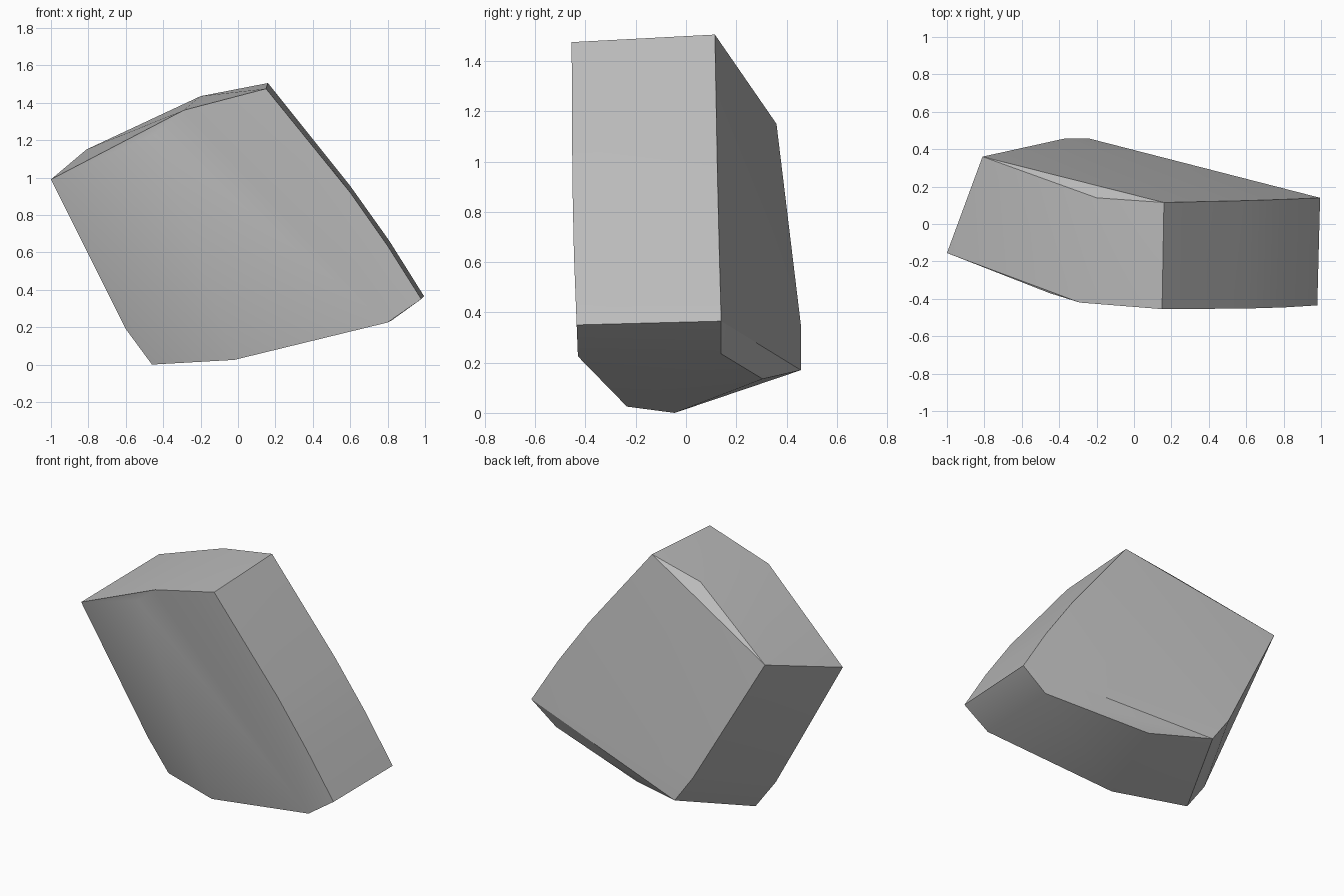
import bpy
import bmesh
import math

default_cube = bpy.data.objects.get("Cube")
if default_cube:
    bpy.data.objects.remove(default_cube, do_unlink=True)


def make_material(name, color):
    material = bpy.data.materials.new(name)
    material.use_nodes = True
    material.diffuse_color = color
    material.node_tree.nodes["Principled BSDF"].inputs["Base Color"].default_value = color
    return material


def hull_object(name, corner_groups, material):
    """Wrap a tight convex skin around all the corner points."""
    bm = bmesh.new()
    for group in corner_groups:
        for corner in group:
            bm.verts.new(corner)
    result = bmesh.ops.convex_hull(bm, input=bm.verts[:])
    spare = set(result["geom_interior"]) | set(result["geom_unused"])
    spare_verts = [item for item in spare if isinstance(item, bmesh.types.BMVert)]
    bmesh.ops.delete(bm, geom=spare_verts, context="VERTS")
    bmesh.ops.recalc_face_normals(bm, faces=bm.faces[:])
    mesh = bpy.data.meshes.new(name)
    bm.to_mesh(mesh)
    bm.free()
    mesh.materials.append(material)
    obj = bpy.data.objects.new(name, mesh)
    bpy.context.collection.objects.link(obj)
    return obj


# Chipped upper end of the stone
top_rim = [
    (0.15, -0.455, 1.475), (0.16, 0.115, 1.505), (-0.2, 0.14, 1.435),
    (-0.81, 0.36, 1.15), (-1, -0.155, 0.99),
    (-0.45, -0.37, 1.23), (-0.29, -0.42, 1.36),
]

# Long bowed side, front and back edges
bowed_side = [
    (0.6, -0.452, 0.92), (0.8, -0.446, 0.635), (0.98, -0.435, 0.35),
    (0.6, 0.125, 0.955), (0.81, 0.132, 0.66), (0.995, 0.14, 0.365),
]

# Broken lower end
bottom_rim = [
    (0.8, -0.43, 0.225), (0.82, 0.14, 0.235), (0.14, 0.305, 0.135),
    (-0.24, 0.457, 0.17), (-0.37, 0.457, 0.35),
    (-0.6, -0.05, 0.19), (-0.46, -0.045, 0), (-0.02, -0.235, 0.025),
]

stone_grey = make_material("stone grey", (0.5, 0.5, 0.5, 1))
rock = hull_object("rock_block", [top_rim, bowed_side, bottom_rim], stone_grey)

# Soft shading over the gently curved faces, crisp at the broken edges
bpy.ops.object.select_all(action="DESELECT")
rock.select_set(True)
bpy.context.view_layer.objects.active = rock
bpy.ops.object.shade_smooth_by_angle(angle=math.radians(30))
